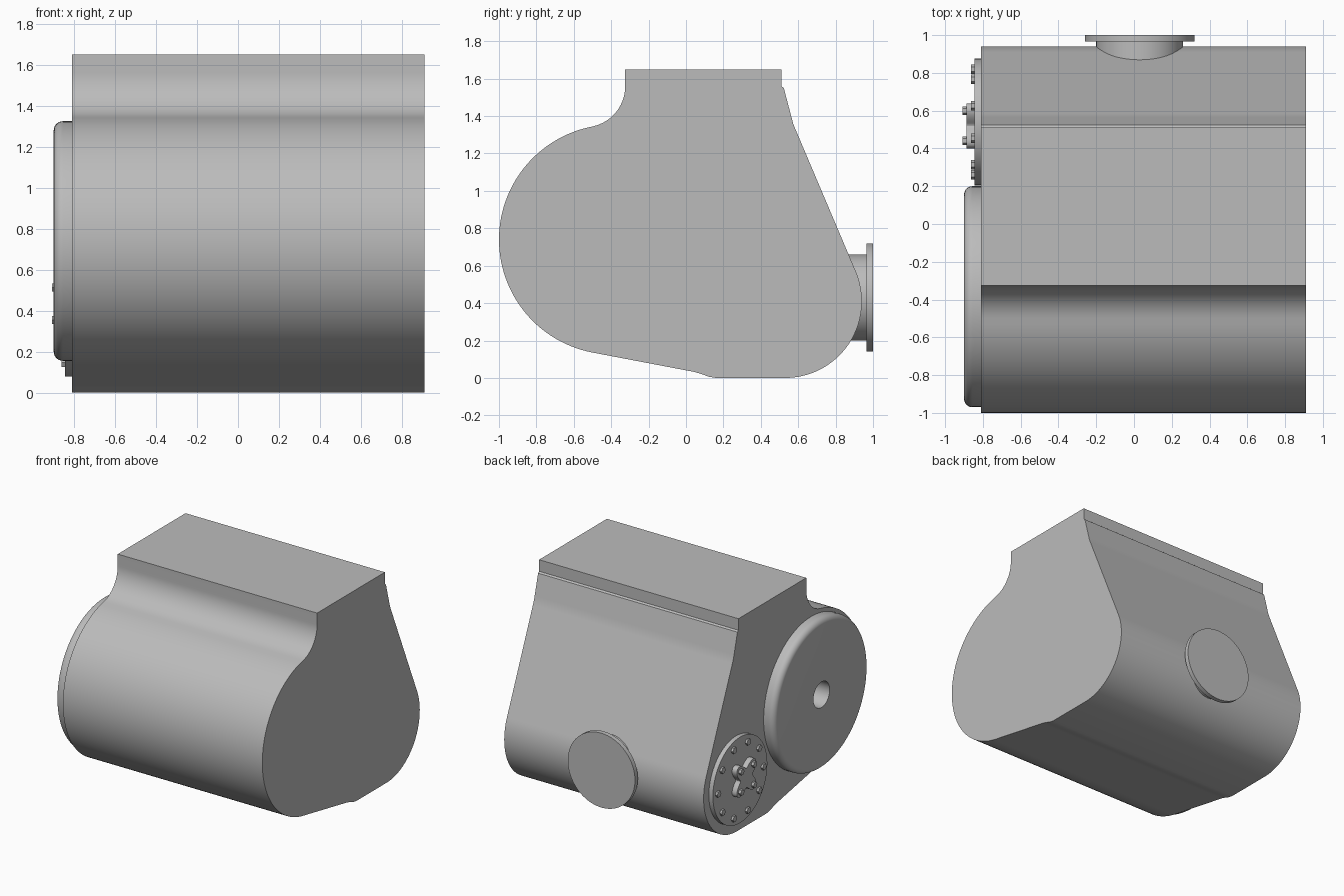
import bpy, bmesh, math
from math import cos, sin, pi, radians
from mathutils import Matrix, Vector

default = bpy.data.objects.get("Cube")
if default:
    bpy.data.objects.remove(default)

metal = bpy.data.materials.new("plain grey metal")
metal.use_nodes = True
GREY = (0.5, 0.5, 0.5, 1)
metal.diffuse_color = GREY
metal.node_tree.nodes["Principled BSDF"].inputs["Base Color"].default_value = GREY


def finish(bm, name, smooth=True):
    bmesh.ops.recalc_face_normals(bm, faces=bm.faces)
    mesh = bpy.data.meshes.new(name)
    bm.to_mesh(mesh)
    bm.free()
    mesh.materials.append(metal)
    ob = bpy.data.objects.new(name, mesh)
    bpy.context.collection.objects.link(ob)
    if smooth:
        shade(ob)
    return ob


def shade(ob):
    bpy.ops.object.select_all(action='DESELECT')
    ob.select_set(True)
    bpy.context.view_layer.objects.active = ob
    bpy.ops.object.shade_smooth_by_angle(angle=radians(25))


def arc(cy, cz, r, start, end, n):
    """Points on an arc in the side plane, angles in degrees."""
    angles = [radians(start + (end - start) * i / n) for i in range(n + 1)]
    return [(cy + r * cos(a), cz + r * sin(a)) for a in angles]


def extrude_x(name, outline, x0, x1, smooth=True):
    """Side outline of (y, z) points extruded between two x positions."""
    bm = bmesh.new()
    face = bm.faces.new([bm.verts.new((x0, y, z)) for y, z in outline])
    ext = bmesh.ops.extrude_face_region(bm, geom=[face])
    moved = [v for v in ext["geom"] if isinstance(v, bmesh.types.BMVert)]
    bmesh.ops.translate(bm, verts=moved, vec=(x1 - x0, 0, 0))
    return finish(bm, name, smooth)


def disc_x(name, cy, cz, r, x0, x1, sides=64):
    return extrude_x(name, arc(cy, cz, r, 0, 360, sides)[:-1], x0, x1, sides > 8)


# Casing: large front drum, neck on top, smaller rear drum
DRUM = (-0.385, 0.74)
outline = (
    arc(*DRUM, 0.615, 259, 101, 56)
    + arc(-0.545, 1.56, 0.22, -79, 0, 20)[1:]
    + [(-0.325, 1.65), (0.51, 1.65), (0.51, 1.56), (0.523, 1.55),
       (0.565, 1.39), (0.573, 1.36), (0.585, 1.33)]
    + arc(0.53, 0.41, 0.41, 23.5, -90, 40)
    + [(0.16, 0), (0.12, 0.007), (0.08, 0.022), (0.04, 0.033)]
)
casing = extrude_x("casing", outline, -0.81, 0.91, False)

# Shaft bore cut into the casing end
bore = disc_x("bore_cutter", *DRUM, 0.1, -0.95, -0.4, 48)
cut = casing.modifiers.new("bore", 'BOOLEAN')
cut.operation = 'DIFFERENCE'
cut.solver = 'EXACT'
cut.object = bore
bpy.context.view_layer.objects.active = casing
bpy.ops.object.modifier_apply(modifier="bore")
bpy.data.objects.remove(bore)
shade(casing)

# Round end cover with a rolled rim and open centre
rim = arc(-0.855, 0.54, 0.045, 90, 180, 10)
section = [(-0.81, 0.1), (-0.81, 0.585)] + rim + [(-0.9, 0.1)]
bm = bmesh.new()
ring = [bm.verts.new((x, 0, r)) for x, r in section]
edges = [bm.edges.new((ring[i], ring[(i + 1) % len(ring)])) for i in range(len(ring))]
bmesh.ops.spin(bm, geom=ring + edges, cent=(0, 0, 0), axis=(1, 0, 0),
               angle=2 * pi, steps=96, use_merge=True)
bmesh.ops.remove_doubles(bm, verts=bm.verts, dist=1e-5)
bmesh.ops.translate(bm, verts=bm.verts, vec=(0, *DRUM))
finish(bm, "end_cover")

# Bearing flange with a ring of hex bolts
FLANGE = (0.54, 0.413)
disc_x("bearing_flange", *FLANGE, 0.335, -0.845, -0.81, 80)
for i, (y, z) in enumerate(arc(*FLANGE, 0.28, 0, 360, 10)[:-1]):
    disc_x(f"flange_bolt_{i + 1}", y, z, 0.025, -0.862, -0.845, 6)

# Four-lobed centre plate with its bolts
PLATE = Vector((0.52, 0.433))
lobes = []
for i in range(96):
    a = 2 * pi * i / 96
    r = 0.115 - 0.04 * cos(4 * a)
    lobes.append((PLATE.x + r * cos(a), PLATE.y + r * sin(a)))
extrude_x("centre_plate", lobes, -0.887, -0.845)
for i, (y, z) in enumerate(arc(*PLATE, 0.112, 45, 315, 3)):
    disc_x(f"plate_bolt_{i + 1}", y, z, 0.023, -0.908, -0.887, 6)


# Rear port: short pipe and blank flange
def disc_y(name, r, y0, y1):
    bm = bmesh.new()
    place = Matrix.Translation((0.03, (y0 + y1) / 2, 0.43)) @ Matrix.Rotation(pi / 2, 4, 'X')
    bmesh.ops.create_cone(bm, cap_ends=True, segments=64, radius1=r, radius2=r,
                          depth=y1 - y0, matrix=place)
    finish(bm, name)


disc_y("port_pipe", 0.23, 0.75, 0.965)
disc_y("port_flange", 0.29, 0.965, 1.0)
